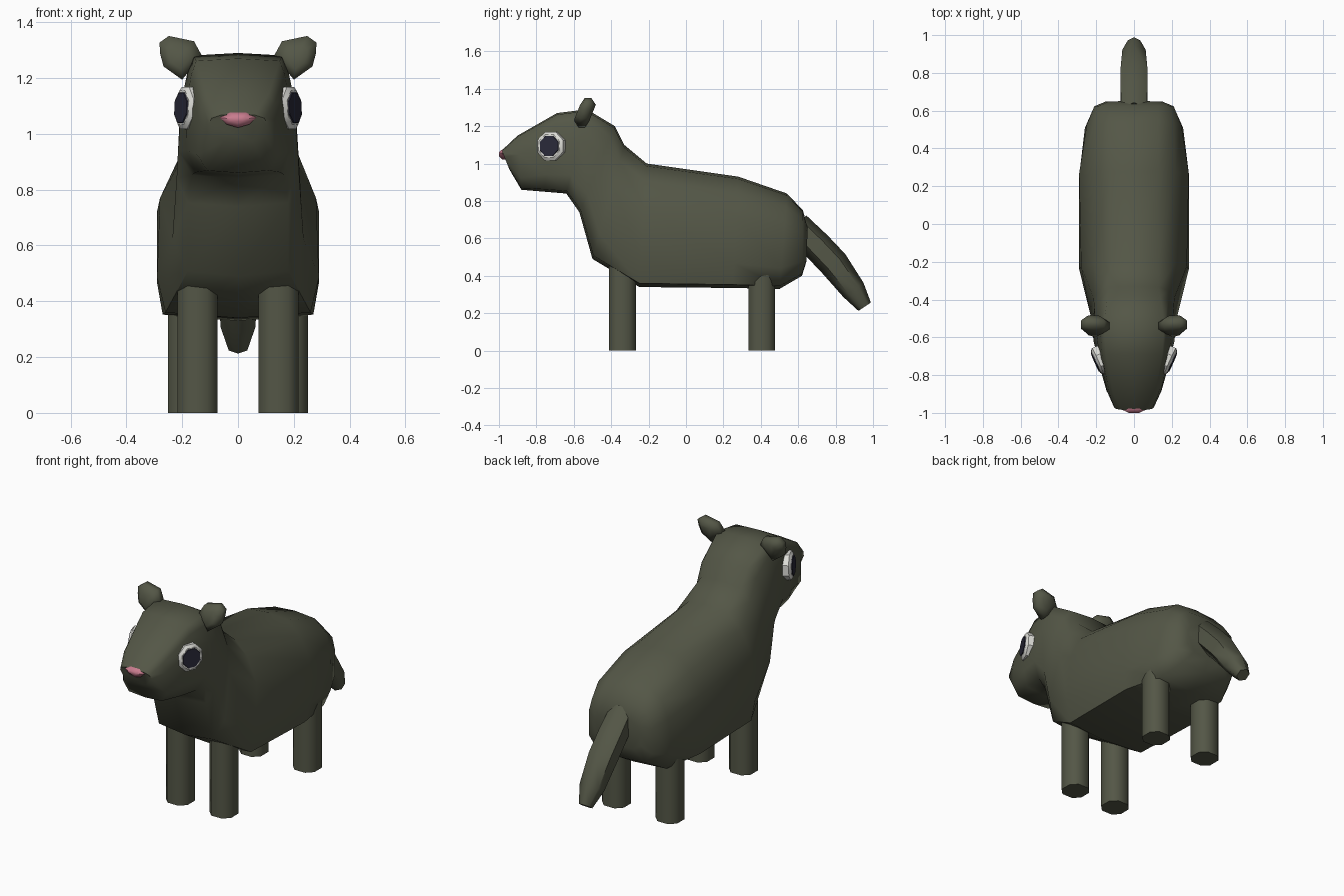
import bpy, bmesh, math
from mathutils import Vector, Matrix

cube = bpy.data.objects.get("Cube")
if cube:
    bpy.data.objects.remove(cube, do_unlink=True)


def material(name, rgb):
    m = bpy.data.materials.new(name)
    m.use_nodes = True
    m.diffuse_color = (*rgb, 1)
    bsdf = m.node_tree.nodes["Principled BSDF"]
    bsdf.inputs["Base Color"].default_value = (*rgb, 1)
    bsdf.inputs["Roughness"].default_value = 0.9
    return m


FUR = material("olive fur", (0.088, 0.094, 0.062))
WHITE = material("eye white", (0.72, 0.72, 0.68))
DARK = material("dark pupil", (0.022, 0.022, 0.04))
PINK = material("pink nose", (0.58, 0.20, 0.27))


def loft(name, rings, mat, angle=50):
    """Skin closed rings of equal length and cap both ends."""
    bm = bmesh.new()
    loops = [[bm.verts.new(p) for p in r] for r in rings]
    n = len(rings[0])
    for a, b in zip(loops, loops[1:]):
        for i in range(n):
            j = (i + 1) % n
            bm.faces.new((a[i], a[j], b[j], b[i]))
    bm.faces.new(loops[0])
    bm.faces.new(loops[-1])
    bmesh.ops.recalc_face_normals(bm, faces=bm.faces)
    me = bpy.data.meshes.new(name)
    bm.to_mesh(me)
    bm.free()
    me.materials.append(mat)
    ob = bpy.data.objects.new(name, me)
    bpy.context.collection.objects.link(ob)
    bpy.ops.object.select_all(action='DESELECT')
    ob.select_set(True)
    bpy.context.view_layer.objects.active = ob
    bpy.ops.object.shade_smooth_by_angle(angle=math.radians(angle))
    return ob


# Head and body: top point, bottom point, half widths going down the side
FRACTIONS = (0.02, 0.14, 0.35, 0.78, 0.97)
sections = [
    ((-0.985, 1.07), (-0.945, 0.97), (.06, .095, .105, .095, .05)),
    ((-0.90, 1.15), (-0.88, 0.86), (.11, .13, .14, .145, .11)),
    ((-0.69, 1.27), (-0.76, 0.85), (.15, .168, .182, .185, .15)),
    ((-0.53, 1.29), (-0.64, 0.84), (.16, .18, .20, .215, .165)),
    ((-0.38, 1.20), (-0.57, 0.74), (.14, .18, .21, .22, .18)),
    ((-0.33, 1.10), (-0.50, 0.49), (.13, .18, .215, .235, .18)),
    ((-0.21, 1.00), (-0.25, 0.34), (.13, .215, .28, .29, .26)),
    ((0.28, 0.93), (0.25, 0.335), (.13, .22, .29, .29, .27)),
    ((0.54, 0.84), (0.50, 0.33), (.13, .21, .25, .26, .22)),
    ((0.625, 0.75), (0.62, 0.40), (.13, .19, .21, .21, .16)),
    ((0.65, 0.66), (0.645, 0.48), (.08, .13, .15, .15, .10)),
]
body_rings = []
for (ty, tz), (by, bz), widths in sections:
    side = [(w, ty + (by - ty) * f, tz + (bz - tz) * f) for w, f in zip(widths, FRACTIONS)]
    mirror = [(-x, y, z) for x, y, z in reversed(side)]
    body_rings.append([(0, ty, tz)] + side + [(0, by, bz)] + mirror)
loft("body_and_head", body_rings, FUR, 60)


# Legs: square posts with cut corners
def leg(name, x, y, top):
    h, c = 0.072, 0.035
    outline = [(h, c), (c, h), (-c, h), (-h, c), (-h, -c), (-c, -h), (c, -h), (h, -c)]
    loft(name, [[(x + a, y + b, z) for a, b in outline] for z in (0, top)], FUR)


# Tail: six-sided tube along a drooping path (y, z, half width, half thickness)
path = [(0.59, 0.67, .07, .075), (0.70, 0.56, .075, .08), (0.79, 0.465, .075, .08),
        (0.895, 0.325, .065, .066), (0.955, 0.235, .035, .04)]
tail_rings = []
for i, (y, z, w, t) in enumerate(path):
    y0, z0 = path[max(i - 1, 0)][:2]
    y1, z1 = path[min(i + 1, len(path) - 1)][:2]
    d = Vector((0, y1 - y0, z1 - z0)).normalized()
    up = Vector((0, -d.z, d.y))
    ring = []
    for k in range(6):
        a = math.radians(60 * k + 90)
        ring.append(Vector((w * 1.1 * math.cos(a), y, z)) + up * t * math.sin(a))
    tail_rings.append(ring)
loft("tail", tail_rings, FUR, 60)

# Nose: small faceted plate on the muzzle tip
nose = [(-.066, 1.058), (-.03, 1.076), (.03, 1.076), (.066, 1.058), (.04, 1.034), (0, 1.022), (-.04, 1.034)]
loft("nose", [[(x * s, y, 1.052 + (z - 1.052) * s) for x, z in nose]
              for y, s in ((-0.95, 1), (-0.982, 1), (-1.0, .4))], PINK)

ear_outline = [(.125, 1.28), (.155, 1.335), (.25, 1.355), (.285, 1.33), (.283, 1.29),
               (.27, 1.24), (.20, 1.19)]
for s, label in ((1, "left"), (-1, "right")):
    leg(label + "_front_leg", s * 0.145, -0.34, 0.48)
    leg(label + "_rear_leg", s * 0.178, 0.405, 0.45)

    # Ear: rounded pad leaning back towards its tip
    cx, cz = 0.21, 1.275
    ear_rings = []
    for dy, k in ((-.042, .5), (-.018, .95), (.018, .95), (.042, .5)):
        ear_rings.append([(s * (cx + (x - cx) * k), -0.54 + dy + (z - cz) * 0.2, cz + (z - cz) * k)
                          for x, z in ear_outline])
    loft(label + "_ear", ear_rings, FUR, 70)

    # Eye: octagonal white with a dark plate in front
    normal = Vector((s * 0.91, -0.41, 0.05)).normalized()
    turn = normal.to_track_quat('Z', 'Y').to_matrix().to_4x4()

    def disc(name, center, steps, mat):
        frame = Matrix.Translation(center) @ turn
        loft(name, [[frame @ Vector((r * math.cos(math.pi * (k + .5) / 4),
                                     r * math.sin(math.pi * (k + .5) / 4), h))
                     for k in range(8)] for h, r in steps], mat, 30)

    eye = Vector((s * 0.188, -0.725, 1.093))
    disc(label + "_eye_white", eye, ((-.03, .082), (.004, .082), (.016, .066)), WHITE)
    disc(label + "_pupil", eye, ((.014, .06), (.02, .057)), DARK)
